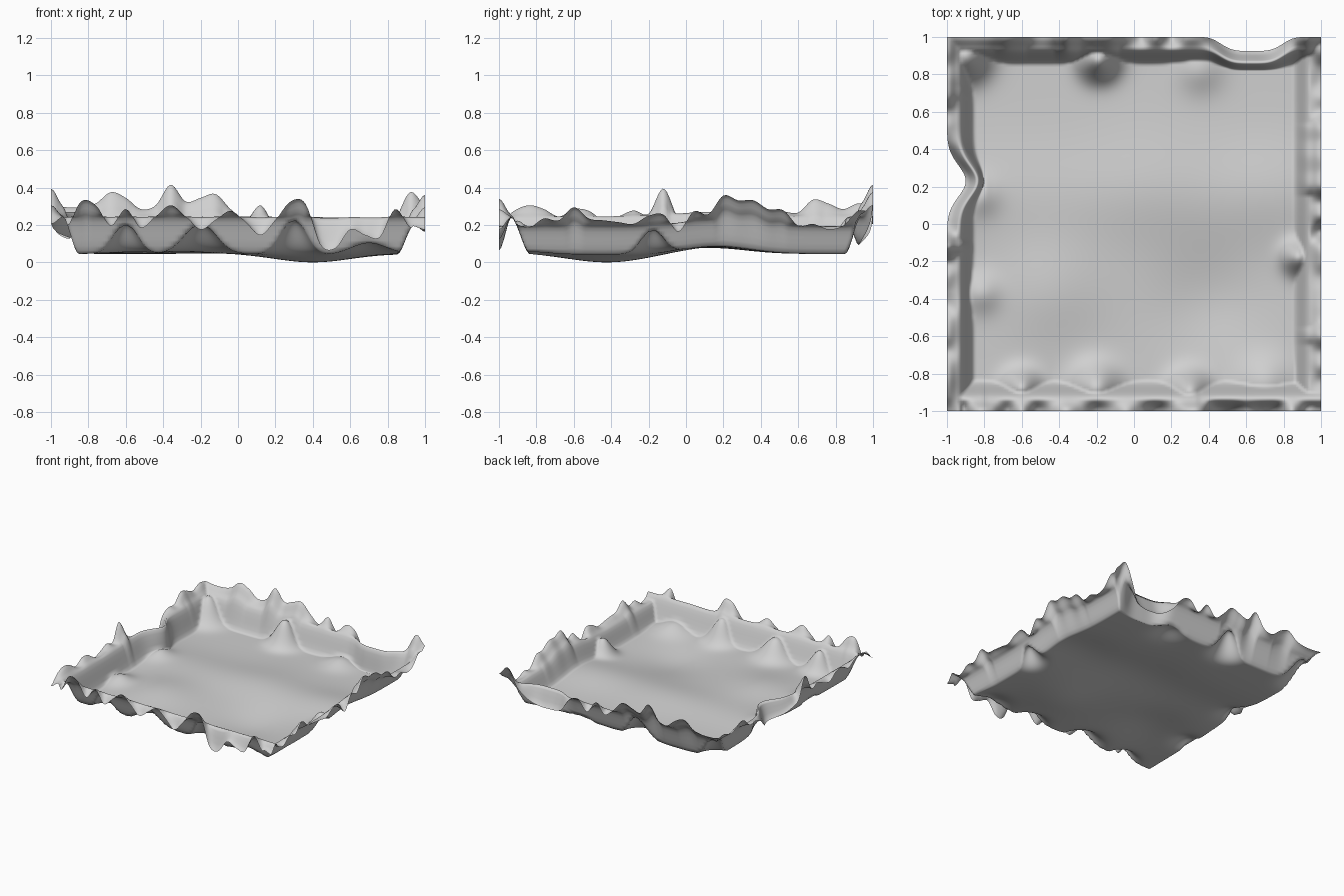
import bpy
import bmesh
import math

cube = bpy.data.objects.get("Cube")
if cube:
    bpy.data.objects.remove(cube, do_unlink=True)

RES = 160

# Border heights in hundredths, evenly spaced from -1 to 1 along each side
FRONT = [20, 17, 32, 30, 19, 28, 18, 24, 30, 24, 17, 22, 27, 21, 14, 22, 32, 31, 9, 7, 17, 14, 13, 28, 18, 17]
BACK = [30, 29, 29, 31, 37, 34, 28, 30, 41, 32, 34, 36, 28, 22, 30, 20, 28, 26, 15, 10, 9, 9, 12, 22, 37, 30]
RIGHT = [17, 20, 18, 23, 22, 29, 23, 22, 21, 20, 24, 24, 14, 24, 22, 32, 30, 31, 27, 27, 19, 20, 17, 19, 27, 26]
LEFT = [20, 27, 30, 28, 24, 28, 27, 22, 24, 27, 25, 38, 21, 16, 12, 10, 10, 14, 22, 26, 26, 33, 31, 28, 31, 30]

# Rolling floor and foothills: x, y, radius, height
FLOOR = [(0.4, -0.42, 0.28, -0.045), (-0.45, -0.35, 0.28, 0.045),
         (0.1, 0.3, 0.3, 0.015), (0.7, 0.2, 0.25, 0.015)]
HILLS = [(-0.19, 0.88, 0.1, 0.2), (-0.2, -0.88, 0.12, 0.16), (-0.6, -0.88, 0.09, 0.16),
         (0.88, -0.18, 0.08, 0.13), (0.3, -0.9, 0.1, 0.18), (0.7, -0.85, 0.13, 0.06),
         (-0.9, 0.9, 0.12, 0.2), (0.35, 0.83, 0.12, 0.05),
         (-0.82, 0.15, 0.1, 0.04), (-0.82, -0.37, 0.1, 0.05)]


def smooth(a, b, v):
    t = max(0, min(1, (v - a) / (b - a)))
    return t * t * (3 - 2 * t)


def bump(x, y, item):
    cx, cy, r, h = item
    return h * math.exp(-((x - cx) ** 2 + (y - cy) ** 2) / (r * r))


def spline(values, t):
    """Smooth curve through evenly spaced heights."""
    last = len(values) - 1
    s = (t + 1) / 2 * last
    i = min(int(s), last - 1)
    f = s - i
    p, a, b, q = [values[max(0, min(last, k))] for k in range(i - 1, i + 3)]
    c = a + f / 2 * (b - p + f * (2 * p - 5 * a + 4 * b - q + f * (3 * (a - b) + q - p)))
    return c / 100


def wall(values, t, d, level, start):
    """Rise from the floor to a shoulder, then climb or fall to the border."""
    if d > start:
        return 0
    border = spline(values, t)
    shoulder = max(level, 0.75 * border)
    top = shoulder + (border - shoulder) * smooth(0.07, 0, d)
    return (top - 0.04) * smooth(start, 0.06, d)


def height(x, y):
    ridge = 0.03 * math.exp(-((y - 0.15) / 0.25) ** 2)
    base = 0.04 + ridge + sum(bump(x, y, f) for f in FLOOR)
    rise = max(wall(FRONT, x, 1 + y, 0.24, 0.17), wall(BACK, x, 1 - y, 0.24, 0.15),
               wall(RIGHT, y, 1 - x, 0.19, 0.15), wall(LEFT, y, 1 + x, 0.24, 0.15))
    hill = max(bump(x, y, h) for h in HILLS)
    return base + max(rise, hill)


# Terrain sheet with two stretches of border pushed inward
bm = bmesh.new()
bmesh.ops.create_grid(bm, x_segments=RES, y_segments=RES, size=1)
for v in bm.verts:
    x, y = v.co.x, v.co.y
    v.co.z = height(x, y)
    v.co.x += 0.1 * math.exp(-((y - 0.23) / 0.12) ** 2) * smooth(-0.75, -0.95, x)
    v.co.y -= 0.075 * math.exp(-((x - 0.63) / 0.18) ** 4) * smooth(0.78, 0.95, y)
low = min(v.co.z for v in bm.verts)
for v in bm.verts:
    v.co.z -= low
for f in bm.faces:
    f.smooth = True
mesh = bpy.data.meshes.new("terrain")
bm.to_mesh(mesh)
bm.free()
terrain = bpy.data.objects.new("terrain", mesh)
bpy.context.collection.objects.link(terrain)

# Plain grey stone
stone = bpy.data.materials.new("light_grey")
stone.use_nodes = True
colour = (0.63, 0.63, 0.63, 1)
stone.diffuse_color = colour
stone.node_tree.nodes["Principled BSDF"].inputs["Base Color"].default_value = colour
mesh.materials.append(stone)
